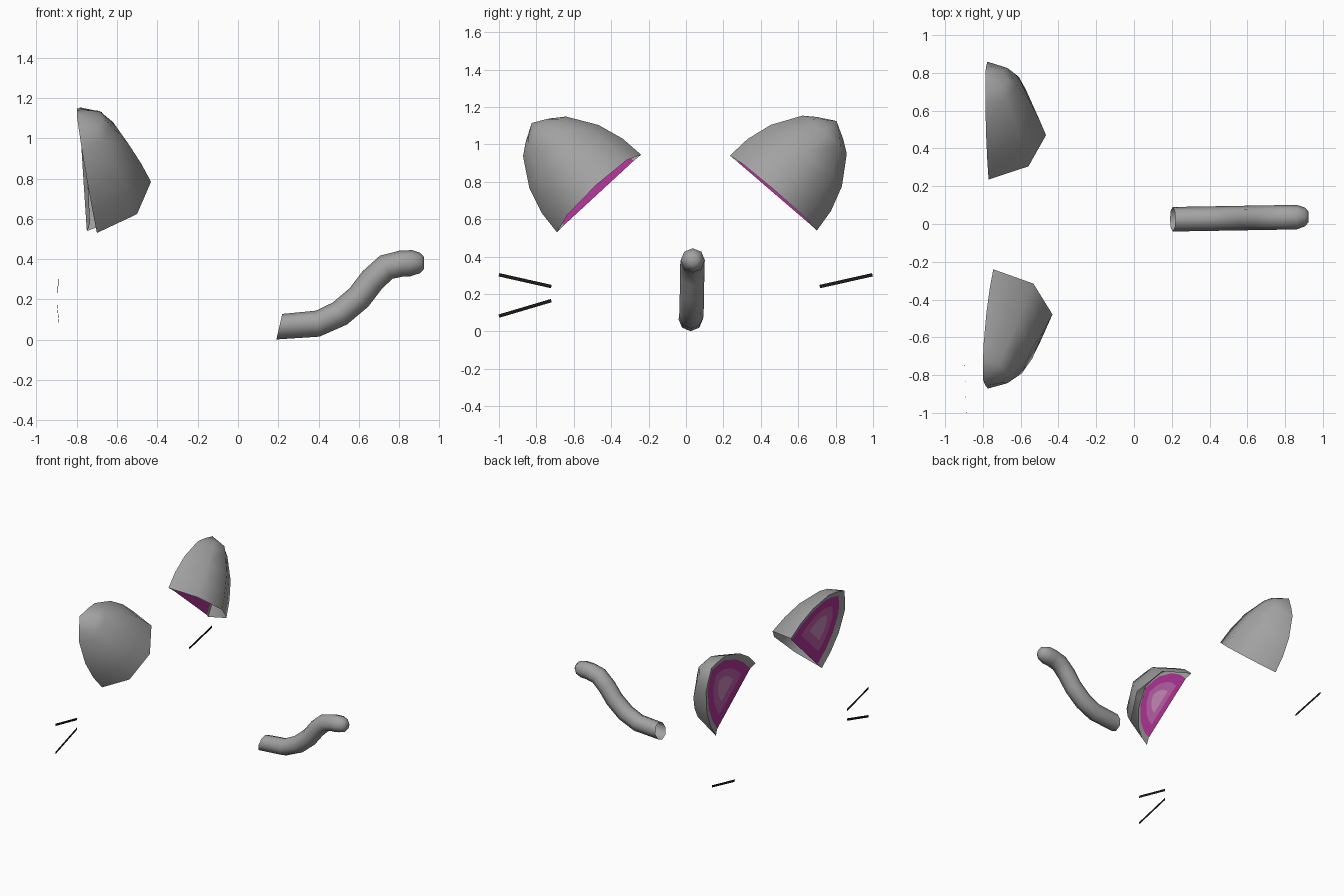
import bpy, bmesh, math
from mathutils import Vector

if "Cube" in bpy.data.objects:
    bpy.data.objects.remove(bpy.data.objects["Cube"])


def material(name, rgb):
    m = bpy.data.materials.new(name)
    m.diffuse_color = (*rgb, 1)
    m.use_nodes = True
    m.node_tree.nodes["Principled BSDF"].inputs["Base Color"].default_value = m.diffuse_color
    return m


GRAY = material("gray", (0.36, 0.36, 0.36))
MAGENTA = material("magenta", (0.42, 0.033, 0.30))
MID_PINK = material("mid_pink", (0.47, 0.11, 0.37))
PALE_PINK = material("pale_pink", (0.55, 0.24, 0.46))
BLACK = material("black", (0.01, 0.01, 0.01))


def finish(name, bm, mats, angle=None):
    bmesh.ops.remove_doubles(bm, verts=bm.verts, dist=1e-4)
    bmesh.ops.recalc_face_normals(bm, faces=bm.faces)
    me = bpy.data.meshes.new(name)
    bm.to_mesh(me)
    bm.free()
    for m in mats:
        me.materials.append(m)
    ob = bpy.data.objects.new(name, me)
    bpy.context.collection.objects.link(ob)
    if angle:
        bpy.ops.object.select_all(action='DESELECT')
        ob.select_set(True)
        bpy.context.view_layer.objects.active = ob
        bpy.ops.object.shade_smooth_by_angle(angle=math.radians(angle))
    return ob


def skin(bm, rows, closed=False, mat=0):
    """Join rows of points with quads (triangles where points coincide)."""
    vs = [[bm.verts.new(p) for p in r] for r in rows]
    for r0, r1 in zip(vs, vs[1:]):
        n = len(r0)
        for i in range(n if closed else n - 1):
            j = (i + 1) % n
            quad = [r0[i], r0[j], r1[j], r1[i]]
            pts = []
            for v in quad:
                if all((v.co - q.co).length > 1e-5 for q in pts):
                    pts.append(v)
            if len(pts) > 2:
                bm.faces.new(pts).material_index = mat
    return vs


# (height, half width, depth) of each ear section, as fractions
SECTIONS = [(0, 1, 1), (.25, .96, .9), (.52, .82, .76), (.81, .51, .52),
            (.9, .3, .42), (1, 0, 0)]


def ear(side, inner, outer, tip):
    """Half dome with open base, flat rim and three-tone inner panel."""
    A, B, T = Vector(inner), Vector(outer), Vector(tip)
    mid = (A + B) / 2
    u, v = (A - B) / 2, T - mid
    w = u.cross(v).normalized()
    if w.x < 0:
        w = -w
    w *= 0.295

    def at(a, b, c):
        return mid + u * a + v * b + w * c

    # curved shell
    bm = bmesh.new()
    skin(bm, [[at(h * math.cos(k * math.pi / 4), b, d * math.sin(k * math.pi / 4))
               for k in range(5)] for b, h, d in SECTIONS])
    # front rim
    outline = [(h, b) for b, h, d in SECTIONS]
    outline += [(-h, b) for h, b in outline[-2::-1]]
    panel = [(a * .83, b * .9) for a, b in outline]
    skin(bm, [[at(a, b, 0) for a, b in outline],
              [at(a, b, .06) for a, b in panel]])
    finish(side + "_ear_shell", bm, [GRAY], 60)

    # concentric inner panel
    bm = bmesh.new()
    cy = .41

    def ring(s):
        return [at(a * s, cy + (b - cy) * s, .06) for a, b in panel]

    for k, (s0, s1) in enumerate([(1, .66), (.66, .36)]):
        skin(bm, [ring(s0), ring(s1)], closed=True, mat=k)
    bm.faces.new([bm.verts.new(p) for p in ring(.36)]).material_index = 2
    finish(side + "_inner_ear", bm, [MAGENTA, MID_PINK, PALE_PINK])


ear("front", (-.745, -.24, .945), (-.70, -.69, .53), (-.80, -.825, 1.115))
ear("back", (-.77, .235, .94), (-.75, .70, .54), (-.787, .805, 1.125))

# tail: x, z, radius, slope in degrees
PATH = [(.205, .065, .065, -13), (.395, .08, .065, 8), (.505, .13, .065, 33),
        (.6, .21, .065, 45), (.665, .295, .065, 46), (.735, .36, .065, 28),
        (.81, .378, .065, 6), (.86, .38, .065, -4), (.905, .381, .05, 0),
        (.924, .381, .028, 0)]
bm = bmesh.new()
rows = []
for x, z, r, deg in PATH:
    t = math.radians(deg)
    y = .025 + .012 * (x - .2) / .7
    rows.append([Vector((x - math.sin(t) * r * math.sin(q), y + r * math.cos(q),
                         z + math.cos(t) * r * math.sin(q)))
                 for q in (i * math.pi / 4 for i in range(8))])
rings = skin(bm, rows, closed=True)
bm.faces.new(rings[-1])
finish("tail", bm, [GRAY], 60)

# whiskers: flat strips facing along x
for name, p, q in [
        ("whisker_front_upper", (-.897, -.72, .24), (-.888, -1, .303)),
        ("whisker_front_lower", (-.897, -.72, .165), (-.888, -1, .082)),
        ("whisker_back", (-.925, .715, .24), (-.925, .997, .303))]:
    p, q = Vector(p), Vector(q)
    side = (q - p).cross(Vector((1, 0, 0))).normalized() * .009
    bm = bmesh.new()
    bm.faces.new([bm.verts.new(c) for c in (p - side, q - side, q + side, p + side)])
    finish(name, bm, [BLACK])
